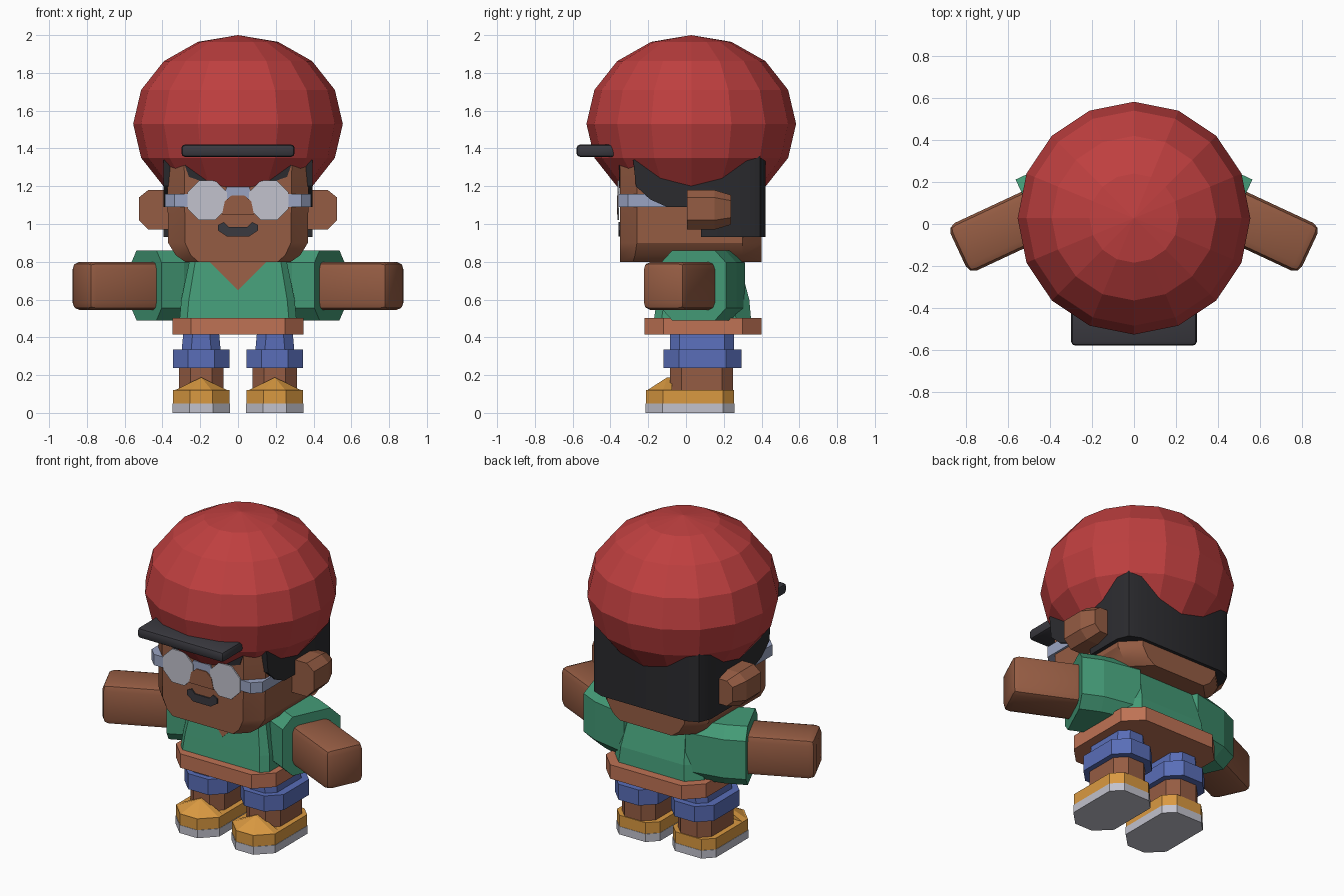
import bpy, bmesh, math
from mathutils import Vector, Matrix

if "Cube" in bpy.data.objects:
    bpy.data.objects.remove(bpy.data.objects["Cube"])


def material(name, rgb):
    m = bpy.data.materials.new(name)
    m.diffuse_color = (*rgb, 1)
    m.use_nodes = True
    m.node_tree.nodes["Principled BSDF"].inputs["Base Color"].default_value = m.diffuse_color
    return m


RED = material("hat red", (0.52, 0.05, 0.05))
SKIN = material("skin brown", (0.30, 0.107, 0.056))
GREEN = material("shirt green", (0.058, 0.33, 0.185))
TAN = material("hem tan", (0.52, 0.17, 0.09))
BLUE = material("shorts blue", (0.10, 0.155, 0.48))
ORANGE = material("shoe orange", (0.70, 0.32, 0.053))
WHITE = material("pale grey", (0.54, 0.54, 0.61))
FRAME = material("frame blue grey", (0.32, 0.37, 0.54))
HAIR = material("hair black", (0.024, 0.024, 0.028))
CHAR = material("charcoal", (0.042, 0.041, 0.05))


def finish(name, bm, mat, smooth=None):
    bmesh.ops.recalc_face_normals(bm, faces=bm.faces)
    me = bpy.data.meshes.new(name)
    bm.to_mesh(me)
    bm.free()
    me.materials.append(mat)
    ob = bpy.data.objects.new(name, me)
    bpy.context.collection.objects.link(ob)
    if smooth:
        bpy.ops.object.select_all(action='DESELECT')
        ob.select_set(True)
        bpy.context.view_layer.objects.active = ob
        bpy.ops.object.shade_smooth_by_angle(angle=math.radians(smooth))
    return ob


def skin_rings(rings):
    """Closed mesh through equal-length point loops."""
    bm = bmesh.new()
    loops = [[bm.verts.new(p) for p in r] for r in rings]
    n = len(loops[0])
    for a, b in zip(loops, loops[1:]):
        for i in range(n):
            bm.faces.new((a[i], a[(i + 1) % n], b[(i + 1) % n], b[i]))
    bm.faces.new(loops[0])
    bm.faces.new(loops[-1])
    return bm


def octagon(w, v0, v1, c0, c1):
    """Corner-cut rectangle: half width w, depth v0..v1."""
    return [(-w, v0 + c0), (-w + c0, v0), (w - c0, v0), (w, v0 + c0),
            (w, v1 - c1), (w - c1, v1), (-w + c1, v1), (-w, v1 - c1)]


def stack(name, mat, levels, cx=0, smooth=None):
    """Levels are (z, half width, y front, y back, front cut, back cut)."""
    rings = [[(cx + x, y, z) for x, y in octagon(*rest)] for z, *rest in levels]
    return finish(name, skin_rings(rings), mat, smooth)


def plate(name, mat, pts, y, t=0.008):
    """Thin plate in the xz plane with its front at y."""
    return finish(name, skin_rings([[(x, yy, z) for x, z in pts] for yy in (y, y + t)]), mat)


def box(name, mat, size, matrix, bevel, segments=1, smooth=None):
    bm = bmesh.new()
    bmesh.ops.create_cube(bm, size=1)
    bmesh.ops.scale(bm, vec=size, verts=bm.verts)
    bmesh.ops.bevel(bm, geom=bm.edges[:], offset=bevel, segments=segments,
                    profile=0.5, affect='EDGES')
    bmesh.ops.transform(bm, matrix=matrix, verts=bm.verts)
    return finish(name, bm, mat, smooth)


# hat and its brim
bm = bmesh.new()
bmesh.ops.create_uvsphere(bm, u_segments=16, v_segments=8, radius=1)
bmesh.ops.scale(bm, vec=(0.555, 0.555, 0.47), verts=bm.verts)
bmesh.ops.translate(bm, vec=(0, 0.028, 1.53), verts=bm.verts)
finish("hat", bm, RED)
box("hat_brim", CHAR, (0.60, 0.24, 0.066),
    Matrix.Translation((0, -0.46, 1.388)), 0.02, 2, 35)

# head
stack("head", SKIN, [(0.80, 0.28, -0.35, 0.40, 0.07, 0.10),
                     (0.835, 0.33, -0.35, 0.40, 0.08, 0.10),
                     (0.90, 0.37, -0.35, 0.40, 0.09, 0.10),
                     (1.32, 0.375, -0.35, 0.40, 0.09, 0.10)], smooth=30)

# hair: side outline swept across the head, back corners cut
outline = [(-0.28, 1.34), (-0.265, 1.20), (-0.19, 1.13), (-0.10, 1.09), (0.08, 1.09),
           (0.08, 0.93), (0.42, 0.93), (0.42, 1.36)]
bm = skin_rings([[(x, y, z) for y, z in outline] for x in (-0.395, 0.395)])
back = [e for e in bm.edges if all(v.co.y > 0.41 for v in e.verts)
        and abs(e.verts[0].co.x - e.verts[1].co.x) < 0.01]
bmesh.ops.bevel(bm, geom=back, offset=0.10, segments=2, profile=0.5, affect='EDGES')
finish("hair", bm, HAIR, 40)

# glasses band, bridge, nose and mouth
stack("glasses_band", FRAME, [(z, 0.386, -0.357, 0.0, 0.05, 0.02) for z in (1.09, 1.158)])
plate("glasses_bridge", FRAME, [(-0.08, 1.14), (0.08, 1.14), (0.06, 1.195), (-0.06, 1.195)], -0.360)
plate("nose", SKIN, [(-0.085, 1.05), (0.085, 1.05), (0.07, 1.12), (0.035, 1.15),
                     (-0.035, 1.15), (-0.07, 1.12)], -0.366)
half = [(0.05, 0.985), (0.075, 1.01), (0.105, 0.995), (0.105, 0.965), (0.06, 0.935)]
plate("moustache", CHAR, half + [(-x, z) for x, z in reversed(half)], -0.358)

# torso with neckline, and shirt hem
stack("shirt", GREEN, [(0.49, 0.31, -0.17, 0.345, 0.04, 0.08),
                       (0.60, 0.30, -0.155, 0.335, 0.04, 0.08),
                       (0.84, 0.25, -0.12, 0.27, 0.03, 0.06)])
front = lambda z: -0.155 + (z - 0.60) * 0.146
neck = [(-0.155, 0.805), (0.155, 0.805), (0, 0.65)]
finish("neckline", skin_rings([[(x, front(z) + d, z) for x, z in neck]
                               for d in (-0.006, 0.003)]), SKIN)
stack("shirt_hem", TAN, [(z, 0.348, -0.22, 0.40, 0.10, 0.10) for z in (0.415, 0.503)])

for s, side in ((-1, "left"), (1, "right")):
    # lens, hairline and ear
    r = 0.113
    plate("lens_" + side, WHITE,
          [(s * 0.163 + r * math.cos(a), 1.125 + r * math.sin(a))
           for a in [math.pi / 8 + i * math.pi / 4 for i in range(8)]], -0.363)
    plate("hairline_" + side, HAIR,
          [(s * x, z) for x, z in ((0.12, 1.20), (0.26, 1.25), (0.285, 1.32), (0.16, 1.32))], -0.354)
    ear = [(0.35, 0.97), (0.475, 0.97), (0.525, 1.02), (0.525, 1.14), (0.475, 1.18), (0.35, 1.18)]
    rings = [[(s * x, y, z) for x, z in ear] for y in (0.005, 0.15)]
    rings.append([(s * (0.35 + (x - 0.35) * 0.8), 0.237, 1.075 + (z - 1.075) * 0.75) for x, z in ear])
    finish("ear_" + side, skin_rings(rings), SKIN)

    # arm and sleeve along a forward-slanting axis
    tilt = -math.radians(25) * s
    rot = Matrix.Rotation(tilt, 4, 'Z')
    axis = rot @ Vector((s, 0, 0))
    end = Vector((s * 0.838, -0.125, 0.672))
    box("arm_" + side, SKIN, (0.60, 0.25, 0.256),
        Matrix.Translation(end - axis * 0.30) @ rot, 0.04, 2, 40)
    cuff = end - axis * 0.39
    rings = []
    for d, k in ((0, 1), (0.13, 1), (0.36, 0.7)):
        base = cuff - axis * d
        rings.append([base + rot @ Vector((0, y * k, z + 0.003))
                      for y, z in octagon(0.19, -0.185, 0.185, 0.065, 0.065)])
    finish("sleeve_" + side, skin_rings(rings), GREEN)

    # leg, shorts and turned-up cuff
    cx = s * 0.195
    stack("leg_" + side, SKIN, [(z, 0.117, -0.085, 0.25, 0.06, 0.06) for z in (0.10, 0.28)], cx)
    stack("shorts_" + side, BLUE, [(0.28, 0.108, -0.085, 0.255, 0.05, 0.05),
                                   (0.43, 0.094, -0.085, 0.255, 0.05, 0.05)], cx)
    stack("shorts_cuff_" + side, BLUE, [(z, 0.15, -0.118, 0.293, 0.08, 0.08)
                                        for z in (0.237, 0.335)], cx)

    # shoe: sole, body and ridged toe top
    stack("sole_" + side, WHITE, [(z, 0.152, -0.215, 0.257, 0.09, 0.06) for z in (0, 0.05)], cx)
    stack("shoe_" + side, ORANGE, [(z, 0.15, -0.213, 0.255, 0.09, 0.06) for z in (0.05, 0.12)], cx)
    bm = bmesh.new()
    for x, y, z in ((0.15, -0.075, 0.115), (0.15, -0.123, 0.115), (0.06, -0.213, 0.115)):
        bm.verts.new((cx + x, y, z))
        bm.verts.new((cx - x, y, z))
    for y in (-0.10, -0.075):
        bm.verts.new((cx, y, 0.188))
    bmesh.ops.convex_hull(bm, input=bm.verts)
    finish("shoe_toe_" + side, bm, ORANGE)
